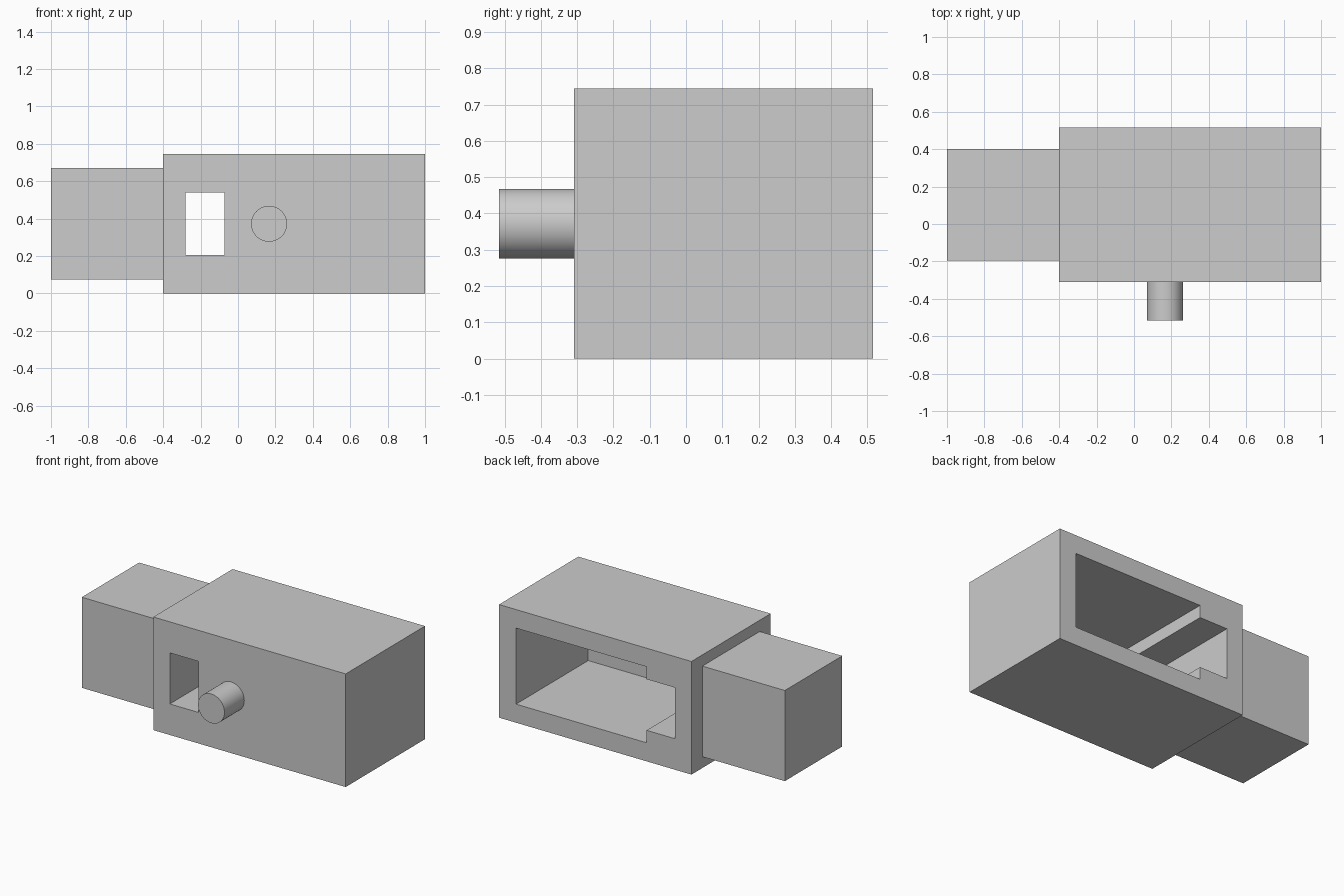
import bpy
import math

if "Cube" in bpy.data.objects:
    bpy.data.objects.remove(bpy.data.objects["Cube"])

# One plain grey material
grey = bpy.data.materials.new("light_grey")
grey.use_nodes = True
colour = (0.604, 0.604, 0.604, 1)
grey.diffuse_color = colour
grey.node_tree.nodes["Principled BSDF"].inputs["Base Color"].default_value = colour


def box(name, low, high):
    """Box between two opposite corners."""
    centre = [(a + b) / 2 for a, b in zip(low, high)]
    bpy.ops.mesh.primitive_cube_add(size=1, location=centre)
    obj = bpy.context.object
    obj.name = name
    obj.scale = [b - a for a, b in zip(low, high)]
    bpy.ops.object.transform_apply(location=False, rotation=False, scale=True)
    obj.data.materials.append(grey)
    return obj


def cut(target, cutter):
    """Subtract a hidden cutter from the target."""
    mod = target.modifiers.new(cutter.name, "BOOLEAN")
    mod.operation = "DIFFERENCE"
    mod.solver = "EXACT"
    mod.object = cutter
    bpy.context.view_layer.objects.active = target
    bpy.ops.object.modifier_apply(modifier=mod.name)
    bpy.data.objects.remove(cutter)


MID_Z = 0.372   # shared height of the housing, block and peg axes
FRONT, BACK = -0.309, 0.515

# Housing: pocket open at the back, narrower slot running right through
housing = box("housing", (-0.4, FRONT, 0), (1, BACK, 2 * MID_Z))
cut(housing, box("pocket_cutter", (-0.074, -0.235, MID_Z - 0.25),
                 (0.876, BACK + 0.1, MID_Z + 0.25)))
cut(housing, box("slot_cutter", (-0.28, FRONT - 0.1, MID_Z - 0.168),
                 (-0.072, BACK + 0.2, MID_Z + 0.168)))

# Square block on the right-hand end
box("end_block", (-1, -0.195, MID_Z - 0.298), (-0.4, 0.401, MID_Z + 0.298))

# Round peg on the front
bpy.ops.mesh.primitive_cylinder_add(
    vertices=64, radius=0.096, depth=FRONT + 0.515,
    location=(0.166, (FRONT - 0.515) / 2, MID_Z),
    rotation=(math.pi / 2, 0, 0))
peg = bpy.context.object
peg.name = "front_peg"
peg.data.materials.append(grey)
bpy.ops.object.shade_smooth_by_angle(angle=math.radians(30))
